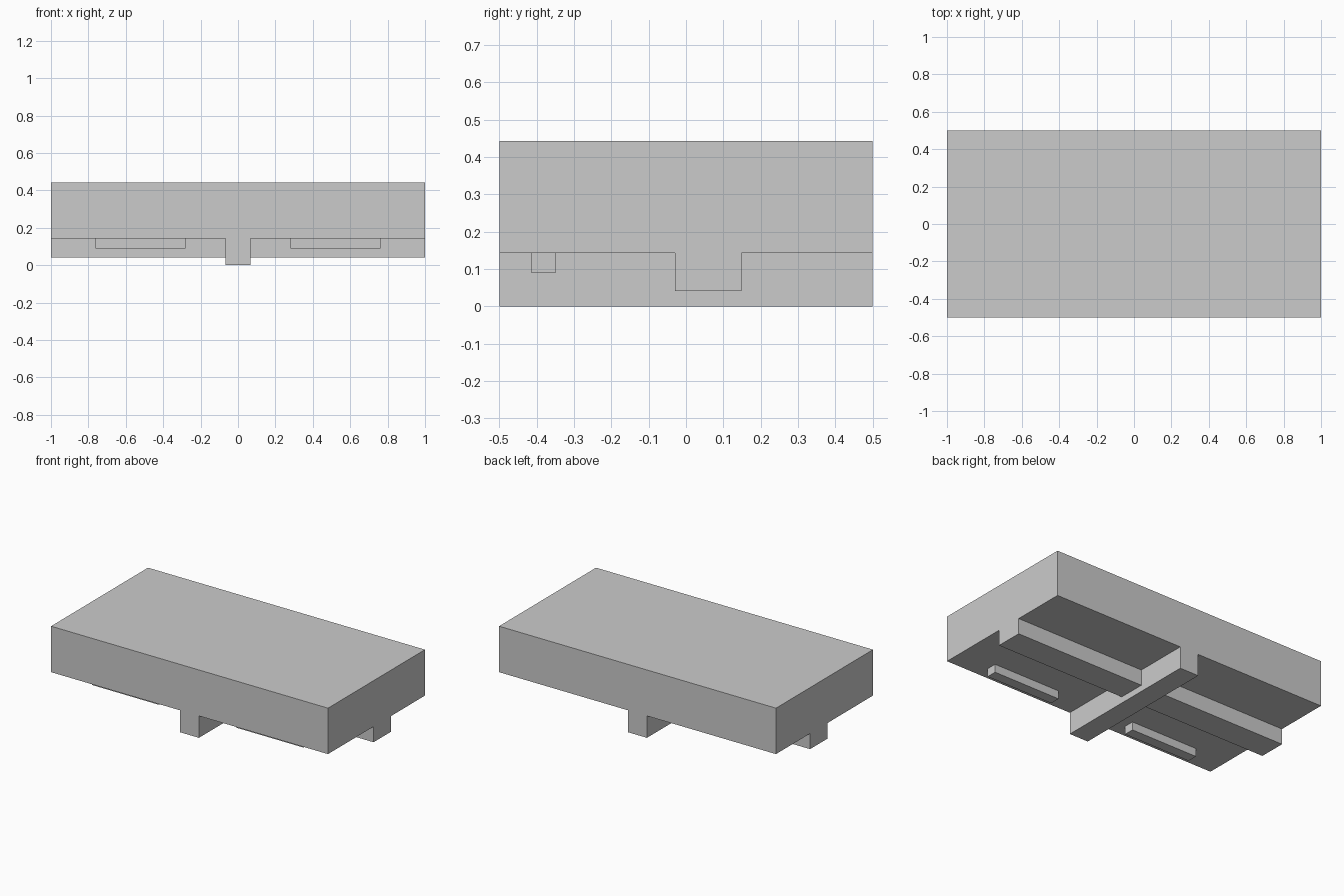
import bpy

if "Cube" in bpy.data.objects:
    bpy.data.objects.remove(bpy.data.objects["Cube"])

grey = bpy.data.materials.new("light_grey")
grey.diffuse_color = (0.6, 0.6, 0.6, 1)
grey.use_nodes = True
grey.node_tree.nodes["Principled BSDF"].inputs["Base Color"].default_value = grey.diffuse_color


def box(name, x, y, z):
    """Box from (min, max) ranges on each axis."""
    bpy.ops.mesh.primitive_cube_add(size=1, location=[sum(r) / 2 for r in (x, y, z)])
    ob = bpy.context.object
    ob.name = name
    ob.scale = [r[1] - r[0] for r in (x, y, z)]
    bpy.ops.object.transform_apply(location=True, rotation=False, scale=True)
    ob.data.materials.append(grey)
    return ob


UNDER = 0.143  # underside of the slab

# main slab
box("slab", (-1, 1), (-0.5, 0.5), (UNDER, 0.443))
# deep rib running front to back
box("centre_rib", (-0.068, 0.068), (-0.5, 0.5), (0, UNDER))
# wide rib running side to side
box("cross_rib", (-1, 1), (-0.03, 0.148), (0.041, UNDER))
# small front strips, one each side
for side, x in (("left", (-0.763, -0.281)), ("right", (0.281, 0.763))):
    box(side + "_strip", x, (-0.415, -0.348), (0.09, UNDER))
